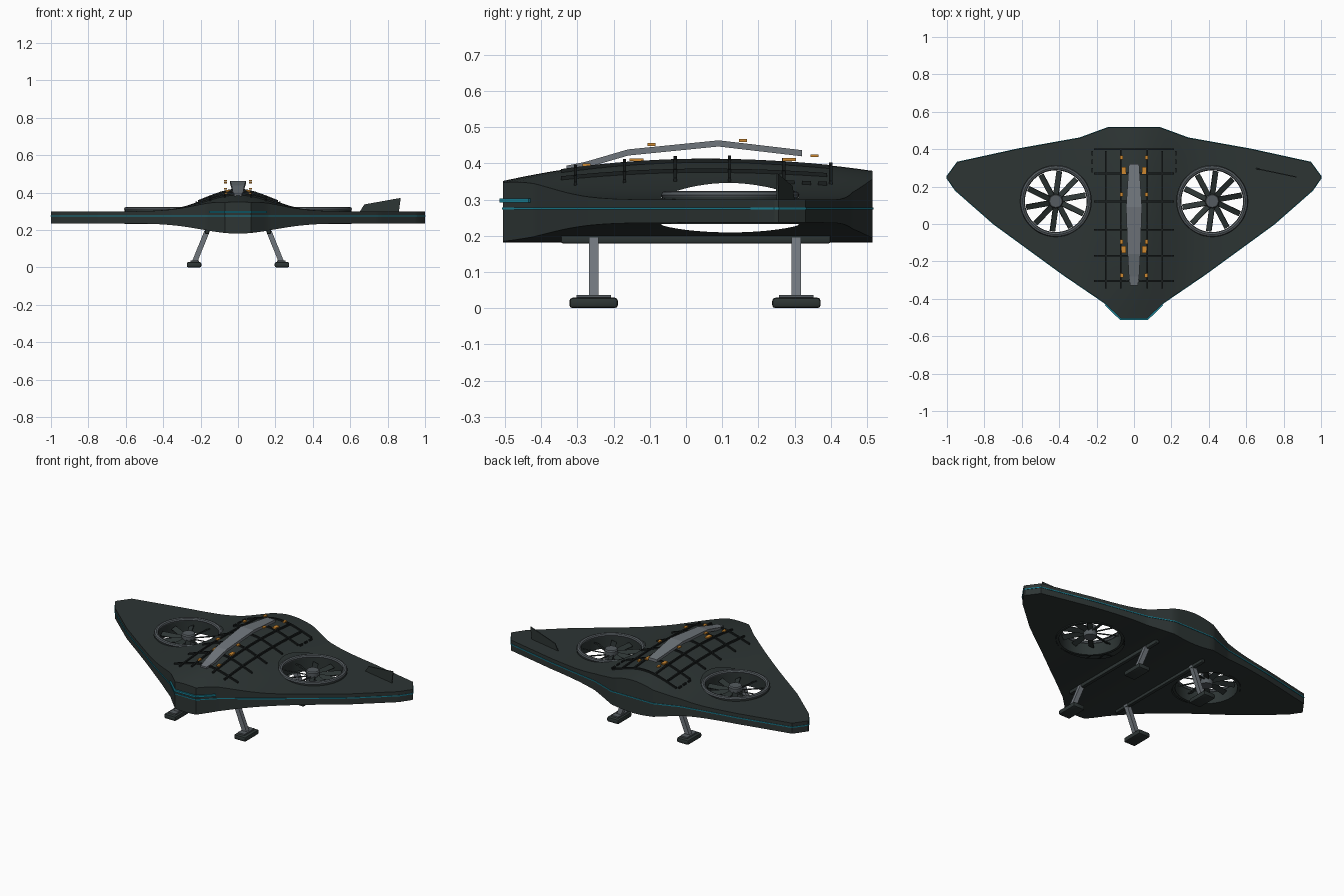
import bpy, bmesh, math
from mathutils import Vector, Matrix

if "Cube" in bpy.data.objects:
    bpy.data.objects.remove(bpy.data.objects["Cube"])


def material(name, rgb):
    m = bpy.data.materials.new(name)
    m.diffuse_color = (*rgb, 1)
    m.use_nodes = True
    m.node_tree.nodes["Principled BSDF"].inputs["Base Color"].default_value = m.diffuse_color
    return m


HULL = material("dark hull", (0.026, 0.035, 0.034))
BLACK = material("panel black", (0.010, 0.013, 0.013))
GREY = material("metal grey", (0.16, 0.18, 0.20))
RIM = material("rim grey", (0.09, 0.105, 0.115))
TEAL = material("teal light", (0.01, 0.22, 0.30))
AMBER = material("amber light", (0.62, 0.25, 0.03))


def finish(name, bm, mat, smooth=True):
    bmesh.ops.recalc_face_normals(bm, faces=bm.faces)
    me = bpy.data.meshes.new(name)
    bm.to_mesh(me)
    bm.free()
    me.materials.append(mat)
    ob = bpy.data.objects.new(name, me)
    bpy.context.collection.objects.link(ob)
    if smooth:
        bpy.ops.object.select_all(action='DESELECT')
        ob.select_set(True)
        bpy.context.view_layer.objects.active = ob
        bpy.ops.object.shade_smooth_by_angle(angle=math.radians(30))
    return ob


def box(name, loc, size, mat, bevel=0.0):
    bm = bmesh.new()
    bmesh.ops.create_cube(bm, size=1, matrix=Matrix.Translation(loc) @ Matrix.Diagonal((*size, 1)))
    if bevel:
        bmesh.ops.bevel(bm, geom=bm.edges[:], offset=bevel, segments=2, affect='EDGES', profile=0.5)
    return finish(name, bm, mat, bool(bevel))


def beam(name, pts, widths, h, mat, closed=False):
    """Rectangular section swept along a path, kept level sideways."""
    bm = bmesh.new()
    n = len(pts)
    rings = []
    for i, p in enumerate(pts):
        a = pts[i - 1] if closed or i else p
        b = pts[(i + 1) % n] if closed or i < n - 1 else p
        t = Vector(b) - Vector(a)
        s = Vector((-t.y, t.x, 0)).normalized() * (widths[i] / 2)
        up = Vector((0, 0, h / 2))
        p = Vector(p)
        rings.append([bm.verts.new(v) for v in (p - s - up, p + s - up, p + s + up, p - s + up)])
    for i in range(n if closed else n - 1):
        a, b = rings[i], rings[(i + 1) % n]
        for k in range(4):
            bm.faces.new((a[k], a[(k + 1) % 4], b[(k + 1) % 4], b[k]))
    if not closed:
        bm.faces.new(rings[0])
        bm.faces.new(rings[-1])
    return finish(name, bm, mat, False)


# Half outline of the wing, front and rear edges as (x, y)
FRONT = [(0.07, -0.505), (0.16, -0.42), (0.38, -0.27), (0.75, 0.0), (0.955, 0.18), (1.0, 0.245)]
REAR = [(0.14, 0.515), (0.29, 0.46), (0.625, 0.40), (0.945, 0.33), (1.0, 0.255)]


def edge(line, x):
    x = abs(x)
    if x <= line[0][0]:
        return line[0][1]
    for (x0, y0), (x1, y1) in zip(line, line[1:]):
        if x <= x1 + 1e-6:
            return y0 + (y1 - y0) * (x - x0) / (x1 - x0)


def top(x, y):
    d = y - 0.05
    crown = 0.113 - (0.2 if d < 0 else 0.156) * d * d
    return 0.30 + crown * math.exp(-(x / 0.17) ** 2 / 2)


def bottom(x):
    return 0.236 - 0.055 * math.exp(-(x / 0.19) ** 2 / 2)


# Wing body: closed grid with a central hump
half = sorted({round(p[0], 4) for p in FRONT + REAR} | {round(i * 0.035, 4) for i in range(29)})
half = [x for x in half if x <= 1]
xs = [-x for x in reversed(half) if x > 0] + half
ROWS = 24
bm = bmesh.new()
up, low = [], []
for x in xs:
    f, r = edge(FRONT, x), edge(REAR, x)
    ys = [f + (r - f) * j / ROWS for j in range(ROWS + 1)]
    up.append([bm.verts.new((x, y, top(x, y))) for y in ys])
    low.append([bm.verts.new((x, y, bottom(x))) for y in ys])
for i in range(len(xs) - 1):
    for j in range(ROWS):
        for g in (up, low):
            bm.faces.new((g[i][j], g[i + 1][j], g[i + 1][j + 1], g[i][j + 1]))
    for j in (0, ROWS):
        bm.faces.new((up[i][j], up[i + 1][j], low[i + 1][j], low[i][j]))
for i in (0, -1):
    for j in range(ROWS):
        bm.faces.new((up[i][j], up[i][j + 1], low[i][j + 1], low[i][j]))
body = finish("wing_body", bm, HULL)

# Round fan openings cut through the wing, leaving an open shell
FX, FY, FR = 0.418, 0.122, 0.19
bm = bmesh.new()
for s in (-1, 1):
    bmesh.ops.create_cone(bm, cap_ends=True, segments=48, radius1=FR, radius2=FR, depth=1,
                          matrix=Matrix.Translation((s * FX, FY, 0.3)))
cutter = finish("fan_cutter", bm, HULL, False)
mod = body.modifiers.new("openings", 'BOOLEAN')
mod.operation, mod.object, mod.solver = 'DIFFERENCE', cutter, 'EXACT'
bpy.ops.object.select_all(action='DESELECT')
bpy.context.view_layer.objects.active = body
body.select_set(True)
bpy.ops.object.modifier_apply(modifier=mod.name)
bpy.data.objects.remove(cutter)
bm = bmesh.new()
bm.from_mesh(body.data)
walls = [f for f in bm.faces if abs(f.normal.z) < 0.3 and all(
    abs(math.hypot(abs(v.co.x) - FX, v.co.y - FY) - FR) < 0.003 for v in f.verts)]
bmesh.ops.delete(bm, geom=walls, context='FACES')
bm.to_mesh(body.data)
bm.free()


def lathe(name, centre, profile, mat, closed=True, n=48):
    bm = bmesh.new()
    rings = [[bm.verts.new((centre[0] + r * math.cos(2 * math.pi * k / n),
                            centre[1] + r * math.sin(2 * math.pi * k / n), z)) for k in range(n)]
             for r, z in profile]
    m = len(rings)
    for i in range(m if closed else m - 1):
        a, b = rings[i], rings[(i + 1) % m]
        for k in range(n):
            bm.faces.new((a[k], a[(k + 1) % n], b[(k + 1) % n], b[k]))
    if not closed:
        bm.faces.new(rings[0])
        bm.faces.new(rings[-1])
    return finish(name, bm, mat)


# Lift fans: duct, rim, hub and ten pitched blades
for side, s in (("left", -1), ("right", 1)):
    c = (s * FX, FY)
    lathe(side + "_duct", c, [(0.188, 0.232), (0.188, 0.312), (0.172, 0.312), (0.172, 0.232)], HULL)
    lathe(side + "_rim", c, [(0.178 + 0.013 * math.cos(a * math.pi / 4), 0.313 + 0.011 * math.sin(a * math.pi / 4))
                             for a in range(8)], RIM)
    lathe(side + "_hub", c, [(0.036, 0.245), (0.038, 0.25), (0.038, 0.305), (0.033, 0.312)], RIM, False, 24)
    bm = bmesh.new()
    for k in range(10):
        m = (Matrix.Translation((*c, 0.277)) @ Matrix.Rotation(math.radians(36 * k + 10), 4, 'Z')
             @ Matrix.Translation((0.097, 0.004, 0)) @ Matrix.Rotation(math.radians(28 * s), 4, 'X')
             @ Matrix.Diagonal((0.13, 0.031, 0.006, 1)))
        bmesh.ops.create_cube(bm, size=1, matrix=m)
    finish(side + "_fan_blades", bm, HULL, False)

# Raised spine rail over the hump
beam("spine_rail", [(0, -0.33, 0.385), (0, -0.28, 0.395), (0, -0.16, 0.43), (0, 0.09, 0.455), (0, 0.32, 0.428)],
     [0.04, 0.055, 0.068, 0.085, 0.055], 0.017, GREY)


# Panel grid bars draped over the hump
def drape(name, a, b, n=14):
    pts = []
    for i in range(n + 1):
        x, y = (a[k] + (b[k] - a[k]) * i / n for k in (0, 1))
        pts.append((x, y, top(x, y) + 0.003))
    beam(name, pts, [0.009] * (n + 1), 0.012, BLACK)


for i, y in enumerate((-0.305, -0.17, -0.03, 0.12, 0.27, 0.40)):
    drape(f"cross_bar_{i}", (-0.215, y), (0.215, y))
for i, x in enumerate((-0.15, -0.07, 0.07, 0.15)):
    drape(f"long_bar_{i}", (x, -0.345), (x, 0.40 if abs(x) < 0.1 else 0.39))
for s in (-1, 1):
    for i in range(3):
        drape("panel_tick", (s * 0.223, 0.275 + i * 0.045), (s * 0.223, 0.30 + i * 0.045), 2)

# Amber marker lights in mirrored pairs
for s in (-1, 1):
    for x, y, z, w, l in ((0.065, -0.275, 0.396, 0.016, 0.022), (0.055, -0.137, 0.410, 0.022, 0.038),
                          (0.068, -0.095, 0.452, 0.016, 0.022), (0.066, 0.158, 0.463, 0.016, 0.022),
                          (0.055, 0.285, 0.411, 0.022, 0.038), (0.066, 0.355, 0.421, 0.016, 0.022)):
        box("marker_light", (s * x, y, z), (w, l, 0.008), AMBER)

# Teal edge strip and nose light
rim = [(x, y, 0.275) for x, y in FRONT + REAR[::-1]]
rim += [(-x, y, z) for x, y, z in reversed(rim)]
beam("edge_strip", rim, [0.006] * len(rim), 0.006, TEAL, True)
nose = [(0.15, edge(FRONT, 0.15), 0.297), (0.07, -0.507, 0.297)]
nose += [(-x, y, z) for x, y, z in reversed(nose)]
beam("nose_light", nose, [0.016] * 4, 0.011, TEAL)

# Single small fin on the right wing
bm = bmesh.new()
for o in (-0.003, 0.003):
    bm.faces.new([bm.verts.new((x, 0.297 - (x - 0.65) * 0.21 + o, z))
                  for x, z in ((0.65, 0.297), (0.86, 0.297), (0.87, 0.372), (0.675, 0.337))])
a, b = [list(f.verts) for f in bm.faces]
for k in range(4):
    bm.faces.new((a[k], a[(k + 1) % 4], b[(k + 1) % 4], b[k]))
finish("wing_fin", bm, HULL, False)

# Landing gear: belly rails, slanted legs, ankle plates and feet
for s in (-1, 1):
    box("belly_rail", (s * 0.165, 0.027, 0.191), (0.022, 0.745, 0.024), HULL, 0.005)
    for y in (-0.255, 0.305):
        bm = bmesh.new()
        bmesh.ops.create_cube(bm, size=1)
        for v in bm.verts:
            t = v.co.z + 0.5
            v.co = (s * (0.232 - 0.067 * t) + v.co.x * 0.03, y + v.co.y * 0.026, 0.03 + 0.165 * t)
        finish("leg", bm, GREY, False)
        box("ankle_plate", (s * 0.232, y, 0.032), (0.045, 0.095, 0.010), RIM)
        box("foot", (s * 0.235, y, 0.0145), (0.078, 0.134, 0.029), HULL, 0.009)
